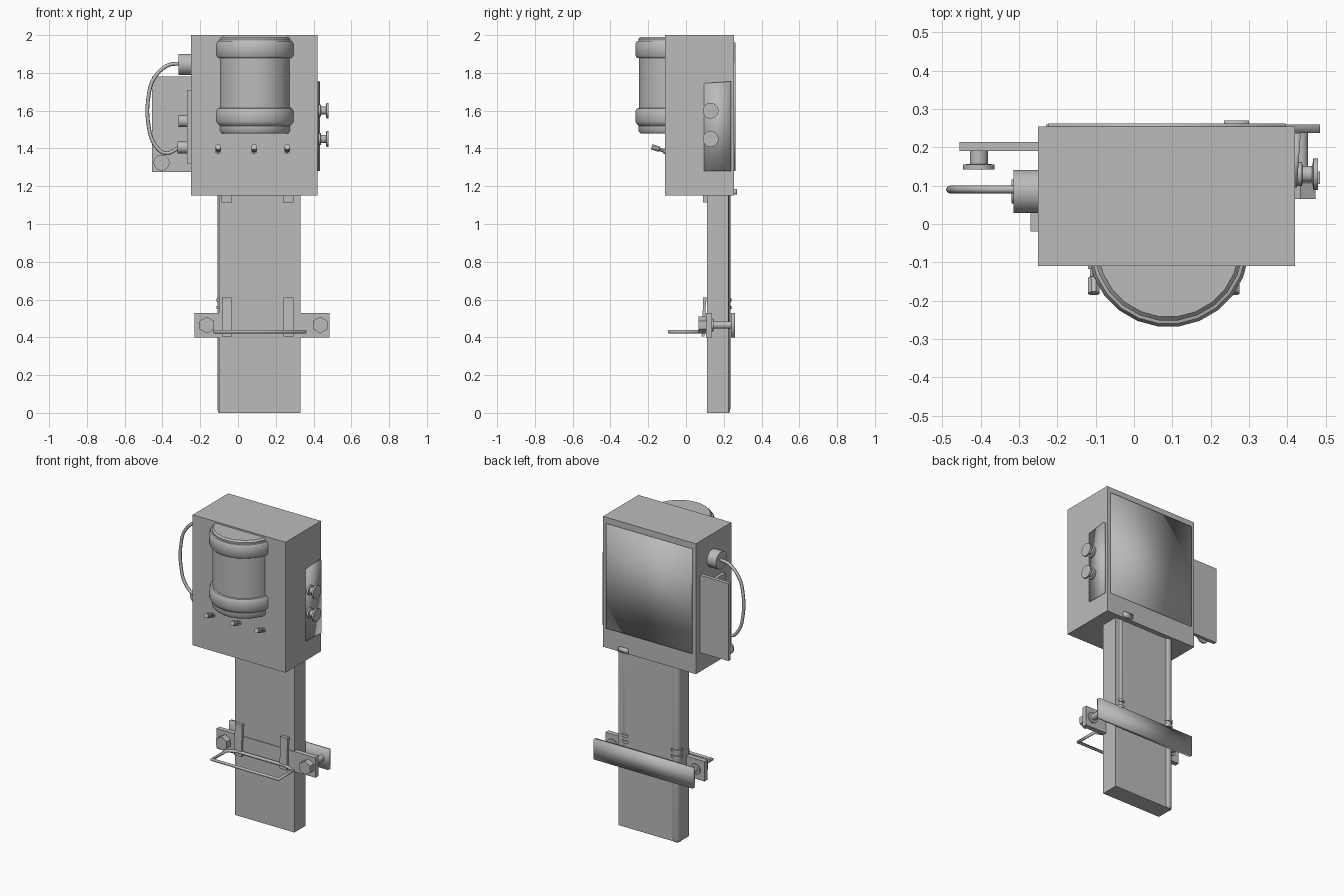
import bpy, bmesh, math
from mathutils import Vector

cube = bpy.data.objects.get("Cube")
if cube:
    bpy.data.objects.remove(cube, do_unlink=True)

grey = bpy.data.materials.new("plain_grey")
grey.use_nodes = True
COLOUR = (0.5, 0.5, 0.5, 1)
grey.diffuse_color = COLOUR
grey.node_tree.nodes["Principled BSDF"].inputs["Base Color"].default_value = COLOUR


def finish(name, bm, smooth=None):
    """Turn a bmesh into an object; smooth is an angle in degrees."""
    bmesh.ops.recalc_face_normals(bm, faces=bm.faces)
    mesh = bpy.data.meshes.new(name)
    bm.to_mesh(mesh)
    bm.free()
    obj = bpy.data.objects.new(name, mesh)
    bpy.context.collection.objects.link(obj)
    mesh.materials.append(grey)
    if smooth:
        bpy.ops.object.select_all(action='DESELECT')
        obj.select_set(True)
        bpy.context.view_layer.objects.active = obj
        bpy.ops.object.shade_smooth_by_angle(angle=math.radians(smooth))
    return obj


def box(name, x, y, z, smooth=None, shape=None):
    """Box from (min, max) ranges; shape may move each corner."""
    bm = bmesh.new()
    bmesh.ops.create_cube(bm, size=1)
    for v in bm.verts:
        v.co = Vector(r[0] if c < 0 else r[1] for c, r in zip(v.co, (x, y, z)))
        if shape:
            shape(v.co)
    return finish(name, bm, smooth)


def lathe(name, start, direction, profile, sides=16, smooth=40):
    """Spin (radius, distance) pairs about an axis."""
    bm = bmesh.new()
    turn = Vector((0, 0, 1)).rotation_difference(Vector(direction))
    rings = []
    for r, d in profile:
        ring = []
        for i in range(sides):
            a = math.tau * (i + 0.5) / sides
            ring.append(bm.verts.new(Vector(start) + turn @ Vector((r * math.cos(a), r * math.sin(a), d))))
        rings.append(ring)
    for low, high in zip(rings, rings[1:]):
        for i in range(sides):
            j = (i + 1) % sides
            bm.faces.new((low[i], low[j], high[j], high[i]))
    bm.faces.new(rings[0])
    bm.faces.new(rings[-1])
    return finish(name, bm, smooth)


def tube(name, points, radius, kind='POLY', cyclic=False):
    """Round wire through points."""
    curve = bpy.data.curves.new(name, 'CURVE')
    curve.dimensions = '3D'
    curve.bevel_depth = radius
    curve.bevel_resolution = 2
    curve.resolution_u = 6
    curve.use_fill_caps = True
    spline = curve.splines.new(kind)
    if kind == 'BEZIER':
        spline.bezier_points.add(len(points) - 1)
        for bp, p in zip(spline.bezier_points, points):
            bp.co = p
            bp.handle_left_type = bp.handle_right_type = 'AUTO'
    else:
        spline.points.add(len(points) - 1)
        for sp, p in zip(spline.points, points):
            sp.co = (*p, 1)
    spline.use_cyclic_u = cyclic
    curve.materials.append(grey)
    obj = bpy.data.objects.new(name, curve)
    bpy.context.collection.objects.link(obj)
    return obj


# Housing, rear screen and small catch under the screen
box("housing", (-0.25, 0.42), (-0.11, 0.255), (1.15, 2.0))
box("screen", (-0.225, 0.395), (0.25, 0.262), (1.28, 1.96), 180)
box("screen_catch", (0.235, 0.30), (0.25, 0.27), (1.155, 1.185), 180)

# Banded canister sunk into the front
lathe("canister", (0.09, -0.058, 1.48), (0, 0, 1),
      [(0.185, 0), (0.195, 0.012), (0.195, 0.04), (0.205, 0.05), (0.211, 0.06),
       (0.211, 0.12), (0.203, 0.132), (0.192, 0.134), (0.192, 0.398), (0.203, 0.4),
       (0.211, 0.41), (0.211, 0.475), (0.203, 0.488), (0.195, 0.49), (0.195, 0.5), (0.185, 0.51)], 24)

# Toggle switches
for x in (-0.105, 0.085, 0.26):
    lathe("toggle_base", (x, -0.10, 1.385), (0, -1, 0), [(0.016, 0), (0.016, 0.018)], 8)
    lathe("toggle_switch", (x, -0.11, 1.385), (0, -0.95, 0.32),
          [(0.01, 0), (0.01, 0.03), (0.016, 0.034), (0.016, 0.075)], 8)

# Left side control plate with two knobs
def taper(co):
    if co.x > 0.42 and co.y < 0.15:
        co.x -= 0.01
    if co.z > 1.5 and co.y < 0.15:
        co.z -= 0.01

box("control_plate", (0.41, 0.435), (0.095, 0.238), (1.28, 1.755), 180, taper)
for z in (1.45, 1.60):
    lathe("control_knob", (0.41, 0.13, z), (1, 0, 0),
          [(0.032, 0), (0.032, 0.028), (0.022, 0.03), (0.022, 0.055), (0.042, 0.058), (0.042, 0.07)])

# Right side wing with its thumb screw
box("side_wing", (-0.455, -0.245), (0.19, 0.214), (1.275, 1.78))
lathe("wing_screw", (-0.405, 0.195, 1.325), (0, -1, 0),
      [(0.024, 0), (0.024, 0.038), (0.042, 0.04), (0.042, 0.053)])

# Right side socket panel, sockets and cable
box("socket_panel", (-0.27, -0.245), (-0.02, 0.14), (1.32, 1.71))
lathe("upper_socket", (-0.245, 0.085, 1.845), (-1, 0, 0), [(0.057, 0), (0.057, 0.07)], 20)
for name, z, length in (("lower_socket", 1.405, 0.075), ("middle_socket", 1.545, 0.07)):
    lathe(name, (-0.245, 0.085, z), (-1, 0, 0), [(0.032, 0), (0.032, length)])
tube("cable", [(-0.31, 0.09, 1.85), (-0.37, 0.09, 1.84), (-0.445, 0.09, 1.77), (-0.473, 0.09, 1.68),
               (-0.473, 0.09, 1.52), (-0.44, 0.09, 1.42), (-0.385, 0.09, 1.375), (-0.31, 0.09, 1.405)],
     0.01, 'BEZIER')

# Post with rods and collars along its back
box("post", (-0.10, 0.33), (0.11, 0.225), (0, 1.16))
for name, x, radius, bottom in (("right_rod", -0.08, 0.029, 0), ("middle_rod", 0.11, 0.018, 0.3),
                                ("left_rod", 0.285, 0.022, 0.45)):
    lathe(name, (x, 0.206, bottom), (0, 0, 1), [(radius * 0.8, 0), (radius, 0.02), (radius, 1.16 - bottom)])
for x, radius in ((-0.08, 0.035), (0.285, 0.03)):
    for z in (0.55, 0.59):
        lathe("rod_collar", (x, 0.206, z), (0, 0, 1), [(radius, 0), (radius, 0.015)])

# Clamp bars and bolts
box("rear_clamp_bar", (-0.23, 0.485), (0.237, 0.26), (0.40, 0.53), 180)
box("front_clamp_bar", (-0.23, 0.485), (0.105, 0.137), (0.40, 0.53))
for x in (-0.165, 0.435):
    lathe("clamp_bolt_head", (x, 0.11, 0.465), (0, -1, 0), [(0.044, 0), (0.044, 0.045)], 6, 20)
    lathe("clamp_bolt_shaft", (x, 0.13, 0.465), (0, 1, 0),
          [(0.035, 0), (0.035, 0.015), (0.02, 0.016), (0.02, 0.11)], 12)

# Upright hooks and the tabs below the housing
def lean(co):
    if co.z > 0.59:
        co.y += 0.008

for x in (-0.06, 0.267):
    box("hook", (x - 0.026, x + 0.026), (0.083, 0.098), (0.405, 0.60), None, lean)
    box("hook_tip", (x - 0.026, x + 0.026), (0.09, 0.115), (0.59, 0.612))
    box("housing_tab", (x - 0.028, x + 0.028), (0.09, 0.115), (1.115, 1.16))

# Wire handle
tube("handle", [(-0.07, 0.09, 0.43), (-0.125, 0.06, 0.43), (-0.125, -0.09, 0.43),
                (0.355, -0.09, 0.43), (0.355, 0.06, 0.43), (0.28, 0.09, 0.43)], 0.01, 'POLY', True)
